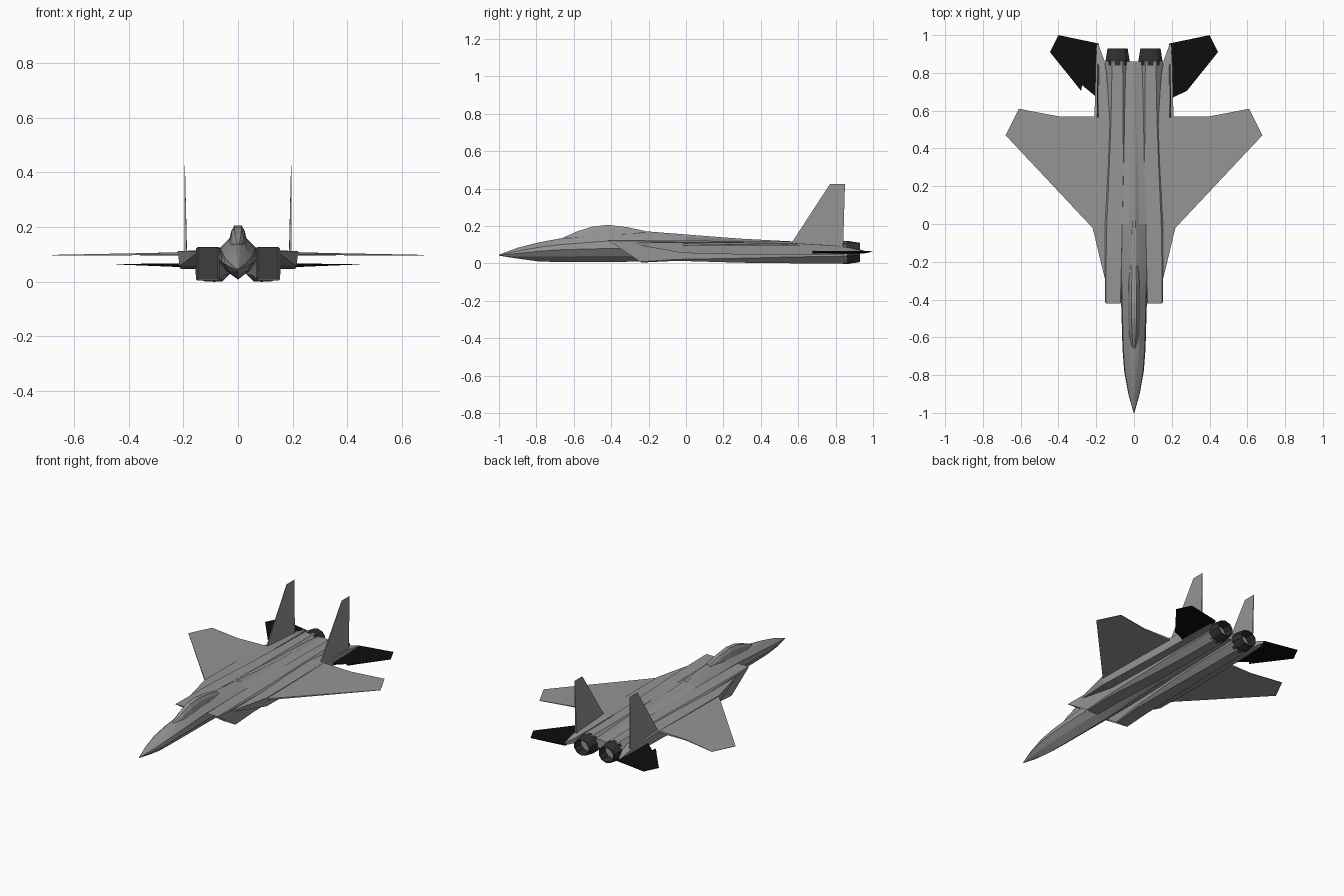
import bpy, bmesh, math
from mathutils import Vector

if "Cube" in bpy.data.objects:
    bpy.data.objects.remove(bpy.data.objects["Cube"], do_unlink=True)


def material(name, v):
    m = bpy.data.materials.new(name)
    m.use_nodes = True
    m.diffuse_color = (v, v, v, 1)
    m.node_tree.nodes["Principled BSDF"].inputs["Base Color"].default_value = (v, v, v, 1)
    return m


GREY = material("airframe grey", 0.30)
DARK = material("nozzle dark grey", 0.03)
BLACK = material("tailplane black", 0.004)


def finish(name, bm, mat, smooth=None):
    bmesh.ops.remove_doubles(bm, verts=bm.verts, dist=1e-5)
    bmesh.ops.recalc_face_normals(bm, faces=bm.faces)
    me = bpy.data.meshes.new(name)
    bm.to_mesh(me)
    bm.free()
    ob = bpy.data.objects.new(name, me)
    bpy.context.collection.objects.link(ob)
    me.materials.append(mat)
    if smooth:
        bpy.ops.object.select_all(action='DESELECT')
        ob.select_set(True)
        bpy.context.view_layer.objects.active = ob
        bpy.ops.object.shade_smooth_by_angle(angle=math.radians(smooth))
    return ob


def loft(name, rings, mat, side=1, smooth=None, recess=None):
    """Skin equal rings of points; optionally sink an opening into the first cap."""
    bm = bmesh.new()
    vs = [[bm.verts.new((p[0] * side, p[1], p[2])) for p in r] for r in rings]
    n = len(rings[0])
    for a, b in zip(vs, vs[1:]):
        for i in range(n):
            j = (i + 1) % n
            bm.faces.new((a[i], a[j], b[j], b[i]))
    front = bm.faces.new(vs[0])
    bm.faces.new(vs[-1])
    if recess:
        bmesh.ops.recalc_face_normals(bm, faces=bm.faces)
        bmesh.ops.inset_region(bm, faces=[front], thickness=recess[0])
        bmesh.ops.translate(bm, verts=front.verts, vec=(0, recess[1], 0))
    return finish(name, bm, mat, smooth)


def plate(name, pts, axis, mat, side=1):
    """Thin surface: each point is x, y, z, half thickness along the axis."""
    bm = bmesh.new()
    layers = []
    for d in (1, -1):
        co = [Vector(p[:3]) + Vector(axis) * p[3] * d for p in pts]
        layers.append([bm.verts.new((c.x * side, c.y, c.z)) for c in co])
    a, b = layers
    bm.faces.new(a)
    bm.faces.new(b[::-1])
    for i in range(len(a)):
        j = (i + 1) % len(a)
        bm.faces.new((a[i], b[i], b[j], a[j]))
    bmesh.ops.triangulate(bm, faces=[f for f in bm.faces if len(f.verts) > 4])
    return finish(name, bm, mat)


def symmetric(y, half, bottom=None):
    """Closed ring from right-hand points, with an optional centre bottom point."""
    ring = [(x, y, z) for x, z in half]
    if bottom is not None:
        ring.append((0, y, bottom))
    return ring + [(-x, y, z) for x, z in reversed(half)]


# Fuselage: y, top z, deck half width, deck z, half width, shoulder z, widest z, low z, bottom z
body = [
    (-1.00, .047, .001, .046, .002, .045, .044, .043, .042),
    (-0.90, .084, .012, .080, .030, .066, .054, .036, .026),
    (-0.78, .114, .019, .108, .052, .088, .066, .036, .010),
    (-0.66, .136, .026, .130, .061, .102, .074, .038, .008),
    (-0.42, .158, .032, .152, .068, .120, .080, .040, .008),
    (-0.24, .174, .030, .160, .072, .124, .080, .040, .010),
    (0.00, .155, .026, .142, .072, .122, .080, .045, .025),
    (0.30, .132, .022, .124, .070, .116, .080, .048, .036),
    (0.57, .118, .018, .113, .060, .108, .080, .050, .042),
    (0.86, .106, .012, .104, .045, .098, .080, .055, .050),
]
loft("fuselage", [symmetric(y, [(dw * .35, zt), (dw, zd), (w * .92, zs), (w, zm), (w * .62, zl)], zb)
                  for y, zt, dw, zd, w, zs, zm, zl, zb in body], GREY, smooth=15)

# Canopy: y, half width, base z, top z
canopy = [(-.66, .012, .130, .137), (-.58, .027, .137, .172), (-.50, .032, .143, .198),
          (-.42, .033, .148, .206), (-.32, .031, .152, .195), (-.22, .025, .158, .174)]
loft("canopy", [symmetric(y, [(w * .4, zt), (w * .75, zb + (zt - zb) * .65), (w, zb)])
                for y, w, zb, zt in canopy], GREY)


def duct_ring(y, slope, xi, xo, zb, zt, c):
    """Chamfered box; slope rakes the lower edge backwards."""
    pts = [(xi + c, zt), (xo - c, zt), (xo, zt - c), (xo, zb + c),
           (xo - c, zb), (xi + c, zb), (xi, zb + c), (xi, zt - c)]
    return [(x, y + (zt - z) * slope, z) for x, z in pts]


for side, label in ((1, "left"), (-1, "right")):
    # Raked air intake and engine tunnel
    loft(label + "_engine_duct", [
        duct_ring(-.42, 1.5, .068, .153, .005, .126, .004),
        duct_ring(-.05, 0, .055, .154, .014, .124, .008),
        duct_ring(.30, 0, .032, .155, .004, .119, .024),
        duct_ring(.57, 0, .024, .155, .001, .117, .034),
        duct_ring(.86, 0, .022, .154, .001, .115, .038),
    ], GREY, side, smooth=15, recess=(.006, .07))

    # Shoulder fairing that widens to the wing root and ends in the tail boom
    fairing = [(-.29, .12, .154, .104, .114), (-.20, .12, .176, .088, .115),
               (-.02, .12, .219, .056, .115), (.30, .12, .216, .048, .114),
               (.57, .13, .209, .047, .112), (.80, .145, .204, .048, .098),
               (.87, .158, .202, .050, .088), (.95, .188, .196, .056, .070)]
    loft(label + "_shoulder_fairing",
         [[(xi, y, zt), (xo, y, zt - .003), (xo - .004, y, zb), (xi, y, zb)]
          for y, xi, xo, zb, zt in fairing], GREY, side)

    # Wing with clipped tip
    plate(label + "_wing", [(.17, -.07, .102, .003), (.22, -.02, .102, .005), (.68, .47, .097, .001),
                            (.61, .61, .097, .001), (.40, .57, .100, .003), (.17, .57, .102, .007)],
          (0, 0, 1), GREY, side)

    # Notched tailplane
    plate(label + "_tailplane", [(.185, .66, .060, .008), (.275, .735, .061, .005), (.28, .705, .061, .004),
                                 (.445, .91, .064, .001), (.40, 1.0, .064, .001), (.185, .955, .060, .006)],
          (0, 0, 1), BLACK, side)

    # Upright tail fin
    plate(label + "_tail_fin", [(.191, .555, .095, .004), (.195, .77, .425, .001),
                                (.195, .85, .425, .001), (.191, .84, .085, .005)],
          (1, 0, 0), GREY, side)

    # Open exhaust nozzle: outer cone, rim and inner wall
    profile = [(.84, .066), (.87, .066), (.93, .056), (.93, .050), (.865, .054)]
    bm = bmesh.new()
    n = 10
    rings = []
    for y, r in profile:
        rings.append([bm.verts.new((side * .087 + r * math.cos(2 * math.pi * (i + .5) / n), y,
                                    .059 + .92 * r * math.sin(2 * math.pi * (i + .5) / n)))
                      for i in range(n)])
    for a, b in zip(rings, rings[1:]):
        for i in range(n):
            j = (i + 1) % n
            bm.faces.new((a[i], a[j], b[j], b[i]))
    bm.faces.new(rings[0])
    back = bm.faces.new(rings[-1])
    back.material_index = 1
    nozzle = finish(label + "_nozzle", bm, DARK)
    nozzle.data.materials.append(GREY)
